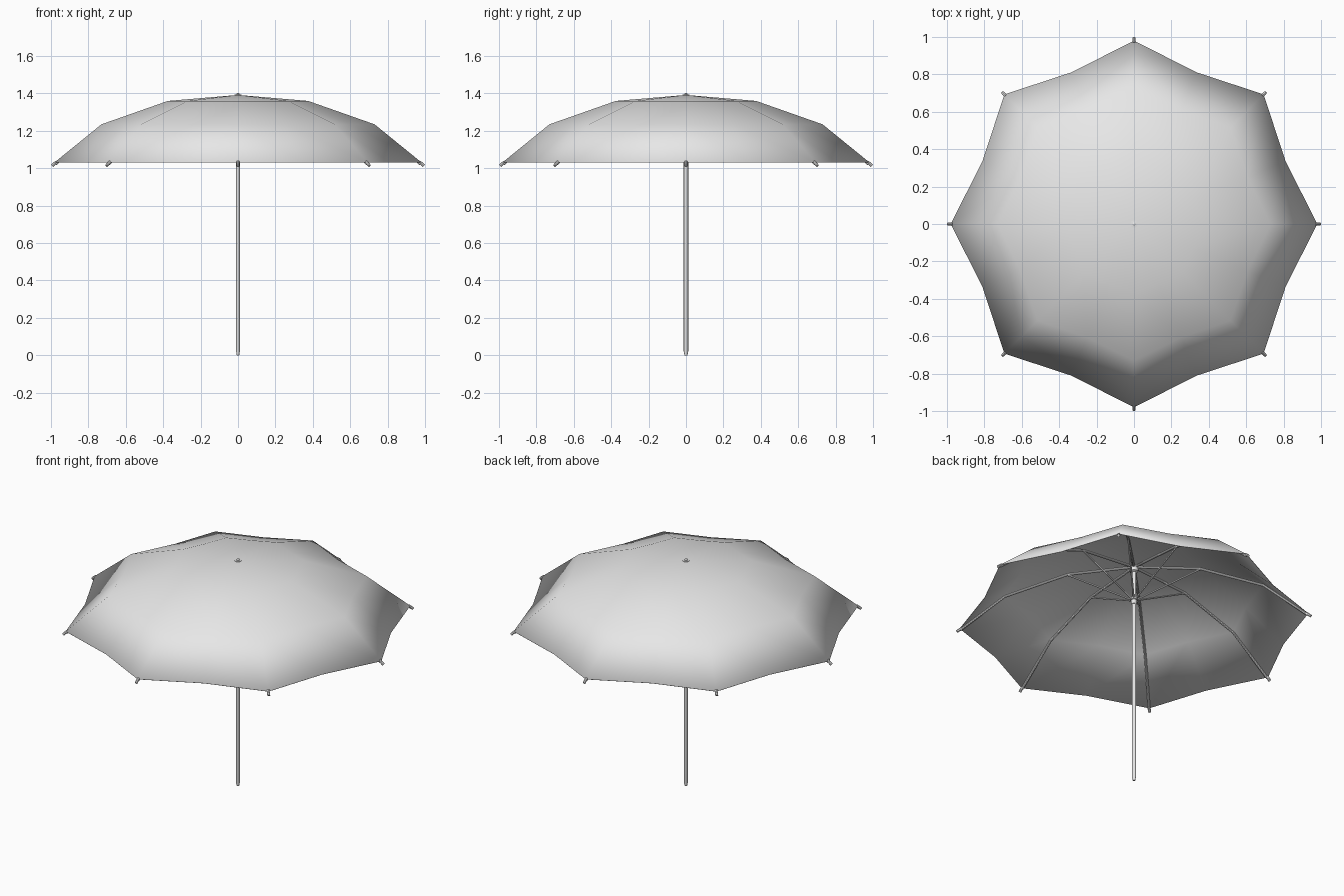
import bpy
import bmesh
import math
from mathutils import Vector

if "Cube" in bpy.data.objects:
    bpy.data.objects.remove(bpy.data.objects["Cube"], do_unlink=True)

grey = bpy.data.materials.new("light_grey")
grey.use_nodes = True
grey.diffuse_color = (0.8, 0.8, 0.8, 1)
grey.node_tree.nodes["Principled BSDF"].inputs["Base Color"].default_value = (0.8, 0.8, 0.8, 1)

RIBS = 8
RINGS = [(0.375, 1.36), (0.73, 1.235), (0.98, 1.032)]   # radius, height along a rib
VALLEY = [0.91, 0.90, 0.895]                            # radius factor between ribs
APEX = 1.392


def finish(bm, name, angle=40):
    """Turn a bmesh into a smooth shaded object."""
    bmesh.ops.recalc_face_normals(bm, faces=bm.faces)
    mesh = bpy.data.meshes.new(name)
    bm.to_mesh(mesh)
    bm.free()
    mesh.materials.append(grey)
    obj = bpy.data.objects.new(name, mesh)
    bpy.context.collection.objects.link(obj)
    bpy.ops.object.select_all(action="DESELECT")
    obj.select_set(True)
    bpy.context.view_layer.objects.active = obj
    bpy.ops.object.shade_smooth_by_angle(angle=math.radians(angle))
    return obj


def lathe(name, profile, sides=16, stretch=(1, 1)):
    """Spin (radius, height) pairs round the z axis and close both ends."""
    bm = bmesh.new()
    loops = []
    for r, z in profile:
        angles = [math.tau * i / sides for i in range(sides)]
        loops.append([bm.verts.new((r * stretch[0] * math.cos(a),
                                    r * stretch[1] * math.sin(a), z)) for a in angles])
    for low, high in zip(loops, loops[1:]):
        for i in range(sides):
            j = (i + 1) % sides
            bm.faces.new((low[i], low[j], high[j], high[i]))
    bm.faces.new(loops[0])
    bm.faces.new(loops[-1])
    return finish(bm, name)


def spokes(name, path, radius, sides=8):
    """Sweep a tube along (radius, height) points and repeat it for every rib."""
    bm = bmesh.new()
    pts = [Vector((r, 0, z)) for r, z in path]
    for k in range(RIBS):
        turn = math.tau * k / RIBS
        c, s = math.cos(turn), math.sin(turn)
        loops = []
        for i, p in enumerate(pts):
            along = (pts[min(i + 1, len(pts) - 1)] - pts[max(i - 1, 0)]).normalized()
            side = Vector((0, 1, 0))
            up = along.cross(side)
            loop = []
            for n in range(sides):
                a = math.tau * n / sides
                q = p + radius * (math.cos(a) * side + math.sin(a) * up)
                loop.append(bm.verts.new((q.x * c - q.y * s, q.x * s + q.y * c, q.z)))
            loops.append(loop)
        for a, b in zip(loops, loops[1:]):
            for n in range(sides):
                m = (n + 1) % sides
                bm.faces.new((a[n], a[m], b[m], b[n]))
        bm.faces.new(loops[0])
        bm.faces.new(loops[-1])
    return finish(bm, name)


# Canopy: rings that dip inwards between the ribs, closed by a fan at the top
bm = bmesh.new()
count = RIBS * 2
top = bm.verts.new((0, 0, APEX))
previous = None
for (r, z), dip in zip(RINGS, VALLEY):
    ring = []
    for i in range(count):
        a = math.tau * i / count
        d = r * (dip if i % 2 else 1)
        ring.append(bm.verts.new((d * math.cos(a), d * math.sin(a), z)))
    for i in range(count):
        j = (i + 1) % count
        if previous:
            bm.faces.new((previous[i], ring[i], ring[j], previous[j]))
        else:
            bm.faces.new((top, ring[i], ring[j]))
    previous = ring
if sum(f.normal.z for f in bm.faces) < 0:
    bmesh.ops.reverse_faces(bm, faces=bm.faces)
canopy = finish(bm, "canopy")
cloth = canopy.modifiers.new("cloth_thickness", "SOLIDIFY")
cloth.thickness = 0.003
cloth.offset = -1

# Ribs just under the cloth, with end caps poking past the rim
drop = 0.010
spokes("ribs", [(0.015, APEX - drop - 0.004)] + [(r - 0.004, z - drop) for r, z in RINGS], 0.007)
spokes("rib_tips", [(0.968, 1.034), (0.982, 1.024), (0.994, 1.013)], 0.0085)

# Stretchers from the runner up to the first bend of each rib
spokes("stretchers", [(0.015, 1.17), (0.37, 1.347)], 0.005, sides=6)

# Pole with a tapered foot, runner, hub and finial
lathe("pole", [(0.007, 0), (0.011, 0.02), (0.011, 1.385)], stretch=(0.9, 1.1))
lathe("runner", [(0.013, 1.14), (0.016, 1.145), (0.016, 1.165), (0.023, 1.165),
                 (0.023, 1.18), (0.014, 1.185)])
lathe("hub", [(0.014, 1.345), (0.024, 1.35), (0.024, 1.375), (0.014, 1.38)])
lathe("finial", [(0.02, 1.385), (0.02, 1.393), (0.009, 1.394), (0.009, 1.398), (0.004, 1.402)])
